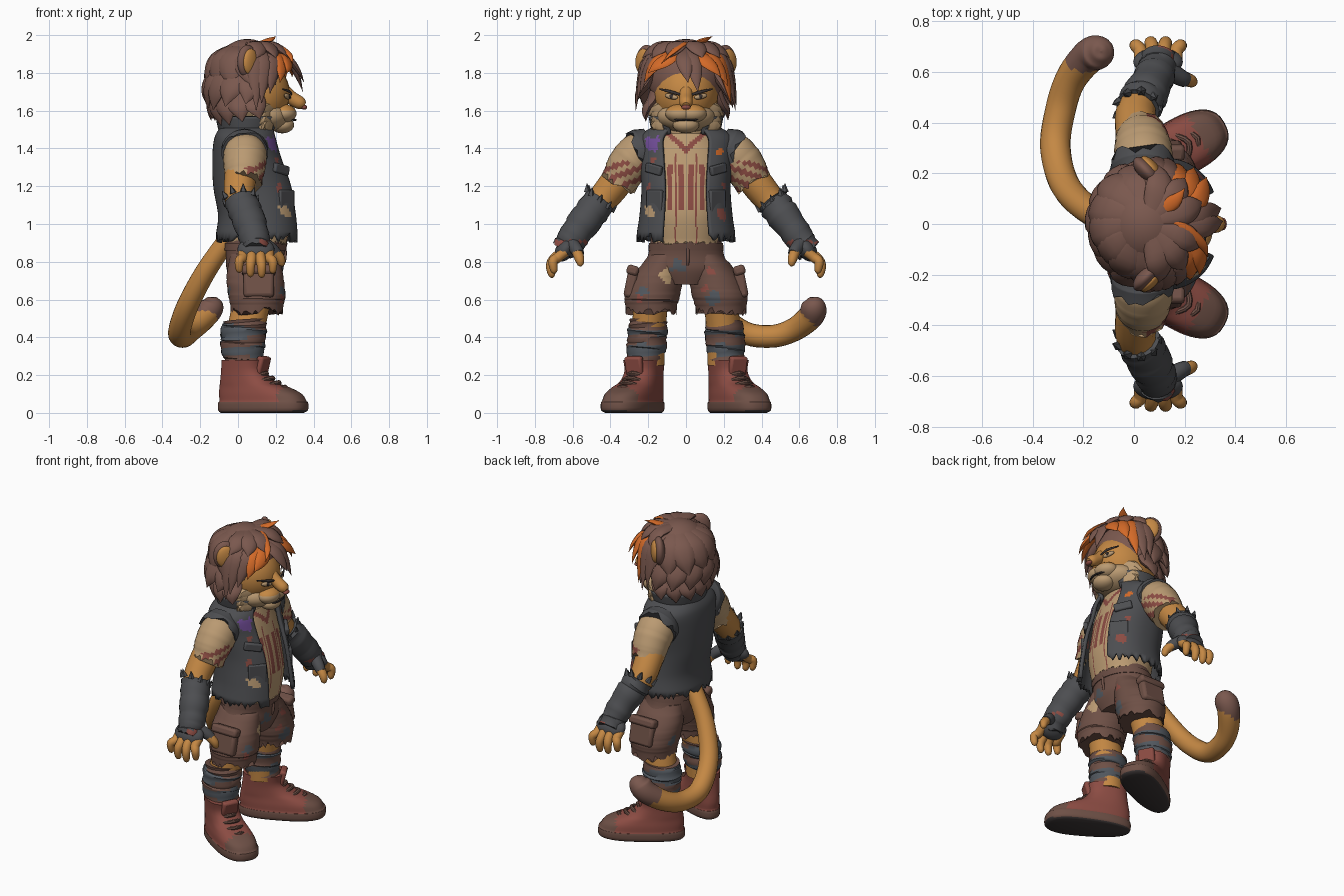
import bpy, bmesh, math, random
from mathutils import Vector, Matrix, Euler

random.seed(4)
cube = bpy.data.objects.get("Cube")
if cube:
    bpy.data.objects.remove(cube)
made = []


def material(name, red, green, blue):
    lin = [((c / 255 + 0.055) / 1.055) ** 2.4 for c in (red, green, blue)] + [1]
    m = bpy.data.materials.new(name)
    m.diffuse_color = lin
    m.use_nodes = True
    m.node_tree.nodes["Principled BSDF"].inputs["Base Color"].default_value = lin
    return m


FUR = material("golden fur", 196, 136, 68)
TAN = material("tan cloth", 186, 154, 114)
COAL = material("charcoal denim", 77, 78, 81)
HAIR = material("hair brown", 122, 88, 78)
SHORT = material("shorts brown", 110, 80, 70)
RED = material("boot red", 140, 76, 67)
ORANGE = material("bright orange", 212, 106, 40)
PURPLE = material("purple patch", 112, 76, 150)
DARK = material("dark sole", 58, 52, 52)
SLATE = material("slate blue", 82, 88, 95)


def finish(name, mesh, mat):
    ob = bpy.data.objects.new(name, mesh)
    bpy.context.collection.objects.link(ob)
    mesh.materials.append(mat)
    made.append(ob)
    return ob


def skin(name, rings, mat, closed=True, caps=True):
    """Join rings of points into a surface."""
    n, faces = len(rings[0]), []
    for i in range(len(rings) - 1):
        for j in range(n if closed else n - 1):
            k = (j + 1) % n
            faces.append((i * n + j, i * n + k, i * n + n + k, i * n + n + j))
    if caps:
        faces += [tuple(range(n)), tuple(range(len(rings) * n - n, len(rings) * n))]
    mesh = bpy.data.meshes.new(name)
    mesh.from_pydata([tuple(v) for r in rings for v in r], [], faces)
    bm = bmesh.new()
    bm.from_mesh(mesh)
    bmesh.ops.recalc_face_normals(bm, faces=bm.faces)
    bm.to_mesh(mesh)
    bm.free()
    return finish(name, mesh, mat)


def smooth(rows, n):
    """Catmull-Rom interpolation of equal-length rows."""
    out = []
    for i in range(len(rows) - 1):
        a, b, c, d = rows[max(i - 1, 0)], rows[i], rows[i + 1], rows[min(i + 2, len(rows) - 1)]
        for s in range(n):
            t = s / n
            out.append([q + t / 2 * (r - p + t * (2 * p - 5 * q + 4 * r - e + t * (3 * (q - r) + e - p)))
                        for p, q, r, e in zip(a, b, c, d)])
    return out + [list(rows[-1])]


def loft(name, rows, mat, gap=0, rag=0, n=4, seg=36, power=1, solid=0, wob=0):
    """Stack ellipses: rows are z, centre x, centre y, radius x, radius y; first row may be ragged."""
    rings = []
    for i, (z, cx, cy, rx, ry) in enumerate(smooth(rows, n)):
        ring, g = [], 1 + wob * random.uniform(-1, 1)
        count = seg + 1 if gap else seg
        for j in range(count):
            a = gap + (2 * math.pi - 2 * gap) * j / seg
            c, s = math.cos(a), math.sin(a)
            drop = random.uniform(0, rag) if i == 0 else wob * 0.2 * math.sin(a + i)
            ring.append((cx + g * rx * math.copysign(abs(c) ** power, c),
                         cy + g * ry * math.copysign(abs(s) ** power, s), z - drop))
        rings.append(ring)
    ob = skin(name, rings, mat, not gap, not solid)
    if solid:
        mod = ob.modifiers.new("thickness", "SOLIDIFY")
        mod.thickness, mod.offset = solid, 0
    return ob


def sweep(name, rows, mat, out=(1, 0, 0), flat=1, seg=14, n=4, rag=0, wob=0):
    """Tube along a path: rows are x, y, z, radius; last end may be ragged."""
    path, rings = smooth(rows, n), []
    for i, row in enumerate(path):
        t = (Vector(path[min(i + 1, len(path) - 1)][:3]) - Vector(path[max(i - 1, 0)][:3])).normalized()
        side = t.cross(Vector(out)).normalized()
        nrm, r = side.cross(t), max(row[3], 0.002) * (1 + wob * random.uniform(-1, 1))
        ring = []
        for j in range(seg):
            a = 2 * math.pi * j / seg
            slide = random.uniform(0, rag) if i == len(path) - 1 else wob * 0.1 * math.sin(a + 2 * i)
            ring.append(Vector(row[:3]) + side * r * math.cos(a) + nrm * r * flat * math.sin(a) + t * slide)
        rings.append(ring)
    return skin(name, rings, mat)


def solid(name, loc, size, mat, rot=(0, 0, 0), box=False):
    """Ellipsoid or bevelled box; size holds half extents."""
    bm = bmesh.new()
    if box:
        bmesh.ops.create_cube(bm, size=2)
    else:
        bmesh.ops.create_uvsphere(bm, u_segments=28, v_segments=18, radius=1)
    bm.transform(Matrix.LocRotScale(Vector(loc), Euler(rot), Vector(size)))
    mesh = bpy.data.meshes.new(name)
    bm.to_mesh(mesh)
    bm.free()
    ob = finish(name, mesh, mat)
    if box:
        mod = ob.modifiers.new("bevel", "BEVEL")
        mod.width, mod.segments = min(size) * 0.6, 2
    return ob


def paint(ob, mat, rule):
    if mat.name not in ob.data.materials:
        ob.data.materials.append(mat)
    slot = list(ob.data.materials).index(mat)
    for p in ob.data.polygons:
        if rule(p.center, p.normal):
            p.material_index = slot


def patch(ob, mat, spot, r):
    paint(ob, mat, lambda c, n: (c - Vector(spot)).length < r * (0.85 + 0.2 * math.sin(c.y * 90 + c.z * 70)))


# Torso: shirt, vest and collar
shirt = loft("shirt", [(0.91, 0.1, 0, 0.16, 0.18), (1.05, 0.1, 0, 0.18, 0.2), (1.2, 0.08, 0, 0.18, 0.2),
                       (1.35, 0.06, 0, 0.16, 0.21), (1.48, 0.05, 0, 0.13, 0.15)], TAN, rag=0.02, n=12, seg=150, power=0.9)
paint(shirt, RED, lambda c, n: c.x > 0.1 and c.z < 1.38 and abs(abs(c.y) - 0.055) < 0.004)
paint(shirt, RED, lambda c, n: c.x > 0.1 and 1.375 < c.z - abs(c.y) * 0.9 < 1.41)
paint(shirt, RED, lambda c, n: c.x > 0.1 and 1.07 < c.z < 1.32 and (abs(abs(c.y) - 0.026) < 0.012 or abs(abs(c.y) - 0.085) < 0.013))
vest = loft("vest", [(0.95, 0.11, 0, 0.215, 0.25), (1.05, 0.11, 0, 0.205, 0.235), (1.2, 0.085, 0, 0.205, 0.225),
                     (1.35, 0.055, 0, 0.18, 0.24), (1.45, 0.045, 0, 0.16, 0.245), (1.5, 0.05, 0, 0.14, 0.18)],
            COAL, gap=0.46, rag=0.05, n=9, seg=90, power=0.88, solid=0.022)
patch(vest, PURPLE, (0.17, -0.175, 1.42), 0.05)
patch(vest, TAN, (0.255, -0.2, 1.07), 0.05)
for mat, y, z, r in ((RED, 0.18, 1.05, 0.04), (ORANGE, 0.17, 1.38, 0.025), (RED, -0.16, 1.34, 0.025),
                     (RED, -0.2, 1.2, 0.03), (RED, 0.2, 1.2, 0.025), (ORANGE, -0.21, 1.24, 0.016)):
    patch(vest, mat, (0.25 - (z - 1.05) * 0.2, y, z), r)
loft("collar", [(1.48, 0.05, 0, 0.14, 0.17), (1.52, 0.055, 0, 0.155, 0.18), (1.57, 0.06, 0, 0.17, 0.19)],
     COAL, gap=0.5, rag=0.01, n=3, solid=0.018)
loft("neck", [(1.42, 0.06, 0, 0.1, 0.11), (1.58, 0.08, 0, 0.1, 0.11)], TAN)

# Shorts seat
hips = loft("shorts_seat", [(0.68, 0.09, 0, 0.12, 0.15), (0.76, 0.09, 0, 0.15, 0.22), (0.84, 0.09, 0, 0.155, 0.2),
                            (0.93, 0.1, 0, 0.163, 0.185)], SHORT, n=8, seg=60)
loft("waistband", [(0.86, 0.09, 0, 0.163, 0.2), (0.9, 0.095, 0, 0.168, 0.196)], SHORT)
patch(hips, SLATE, (0.22, -0.04, 0.78), 0.045)
sweep("fly_seam", [(0.25, 0.01, 0.87, 0.008), (0.245, 0.01, 0.8, 0.008), (0.2, 0, 0.73, 0.006)], SHORT, out=(0, 1, 0))

# Arms and legs, once for each side
for s, word in ((1, "left_"), (-1, "right_")):
    sleeve = sweep(word + "sleeve", [(0.03, s * 0.2, 1.4, 0.095), (0.037, s * 0.25, 1.37, 0.115),
                                     (0.035, s * 0.305, 1.31, 0.112), (0.03, s * 0.345, 1.24, 0.1)],
                   TAN, seg=32, n=8, rag=0.045, wob=0.015)
    paint(sleeve, RED, lambda c, n: c.x > 0.04 and c.z < 1.33 and math.sin(c.z * 110 + 40 * abs(c.y)) > 0)
    sweep(word + "torn_armhole", [(0.035, s * 0.17, 1.42, 0.1), (0.035, s * 0.21, 1.395, 0.122), (0.035, s * 0.23, 1.385, 0.124)],
          COAL, seg=26, rag=0.05)
    sweep(word + "arm", [(0.02, s * 0.28, 1.34, 0.08), (0.01, s * 0.37, 1.22, 0.085), (0.01, s * 0.45, 1.12, 0.078),
                         (0.06, s * 0.55, 1.0, 0.06)], FUR)
    wrap = sweep(word + "arm_wrap", [(0.015, s * 0.458, 1.12, 0.086), (0.045, s * 0.51, 1.05, 0.088), (0.075, s * 0.57, 0.97, 0.08),
                                     (0.09, s * 0.61, 0.91, 0.076), (0.095, s * 0.645, 0.865, 0.07)],
                 COAL, seg=22, rag=0.02, wob=0.07)
    paint(wrap, RED, lambda c, n: c.x > 0.1 and 0.89 < c.z < 0.91)
    for k in range(9):
        a = k * 0.7
        sweep(word + "wrap_shred", [(0.015 + 0.08 * math.cos(a), s * (0.46 + 0.065 * math.sin(a)), 1.12 + 0.05 * math.sin(a), 0.02),
                                    (0.01 + 0.1 * math.cos(a), s * (0.445 + 0.08 * math.sin(a)), 1.155 + 0.06 * math.sin(a), 0.002)],
              COAL, out=(0.3, 0.9, 0.1), seg=5, n=1)
    solid(word + "glove", (0.095, s * 0.64, 0.865), (0.098, 0.048, 0.07), COAL, (s * 0.6, 0, 0))
    for k in range(4):
        x, low, back = 0.025 + 0.047 * k, 0.022 * abs(k - 1.6), 0.012 * abs(k - 1.5)
        tip = x + 0.012 * (k - 1.5)
        sweep(word + "finger", [(x, s * (0.655 - back), 0.855, 0.026), (x, s * (0.7 - back), 0.82, 0.027),
                                (tip, s * (0.722 - back), 0.77 + low, 0.025), (tip, s * (0.716 - back), 0.72 + low, 0.018),
                                (tip, s * (0.712 - back), 0.705 + low, 0)], FUR)
    sweep(word + "thumb", [(0.13, s * 0.61, 0.9, 0.038), (0.18, s * 0.58, 0.865, 0.034), (0.2, s * 0.57, 0.845, 0.03)],
          COAL, out=(0, 1, 0), rag=0.01)
    sweep(word + "thumb_tip", [(0.18, s * 0.582, 0.865, 0.028), (0.222, s * 0.565, 0.82, 0.026),
                               (0.232, s * 0.558, 0.785, 0.016), (0.232, s * 0.556, 0.775, 0)], FUR, out=(0, 1, 0))

    leg = loft(word + "shorts_leg", [(0.56, 0.1, s * 0.185, 0.138, 0.135), (0.62, 0.1, s * 0.178, 0.15, 0.146),
                                     (0.72, 0.09, s * 0.15, 0.15, 0.135), (0.84, 0.09, s * 0.1, 0.13, 0.09)],
               SHORT, rag=0.05, n=9, seg=54, wob=0.012)
    for mat, y, z, r in ((TAN, -0.1, 0.73, 0.045), (SLATE, -0.23, 0.64, 0.035), (SLATE, 0.15, 0.61, 0.045),
                         (RED, 0.1, 0.66, 0.025), (RED, -0.25, 0.6, 0.025), (RED, 0.13, 0.75, 0.025)):
        patch(leg, mat, (0.23, y, z), r)
    patch(leg, SLATE, (-0.03, s * 0.2, 0.64), 0.04)
    solid(word + "cargo_pocket", (0.11, s * 0.292, 0.68), (0.08, 0.028, 0.07), SHORT, (s * 0.2, 0, 0), box=True)
    solid(word + "pocket_flap", (0.11, s * 0.282, 0.755), (0.09, 0.032, 0.026), SHORT, (s * 0.3, 0, 0), box=True)
    solid(word + "vest_pocket", (0.255, s * 0.165, 1.12), (0.012, 0.055, 0.06), COAL, (0, 0, s * 0.75), box=True)
    solid(word + "vest_flap", (0.228, s * 0.17, 1.29), (0.014, 0.055, 0.025), COAL, (s * 0.2, 0, s * 0.75), box=True)
    loft(word + "leg", [(0.25, 0.03, s * 0.2, 0.09, 0.085), (0.42, 0.04, s * 0.2, 0.1, 0.09), (0.62, 0.08, s * 0.18, 0.1, 0.09)], FUR)
    wrap = loft(word + "leg_wrap", [(0.27, 0.03, s * 0.215, 0.1, 0.09), (0.34, 0.025, s * 0.21, 0.115, 0.105),
                                    (0.42, 0.03, s * 0.205, 0.12, 0.105), (0.49, 0.035, s * 0.2, 0.112, 0.098)],
                SLATE, n=6, wob=0.05, rag=0.02)
    paint(wrap, SHORT, lambda c, n: c.z + 0.2 * c.x > 0.465 or 0.345 < c.z - 0.15 * c.x < 0.39 or c.z < 0.3)

    # Boot, built straight and then turned out
    place = Matrix.Translation((0.02, s * 0.213, 0)) @ Matrix.Rotation(s * 0.5, 4, "Z")
    boot = loft(word + "boot", [(0, 0.12, 0, 0.24, 0.085), (0.015, 0.125, 0, 0.258, 0.1), (0.055, 0.125, 0, 0.258, 0.101),
                                (0.062, 0.125, 0, 0.25, 0.097), (0.1, 0.11, 0, 0.238, 0.095), (0.135, 0.075, 0, 0.2, 0.09),
                                (0.165, 0.035, 0, 0.155, 0.088), (0.22, 0.01, 0, 0.122, 0.088), (0.28, 0.015, 0, 0.122, 0.094)],
                RED, n=3, seg=44, power=0.8)
    paint(boot, SHORT, lambda c, n: c.z < 0.058 or (c.x > 0.27 and c.z < 0.14))
    paint(boot, DARK, lambda c, n: n.z < -0.6 and c.z < 0.03)
    for v in boot.data.vertices:
        v.co.y *= 1 + 0.75 * v.co.x
    parts = [boot, solid(word + "boot_tongue", (0.125, 0, 0.25), (0.02, 0.05, 0.05), RED, (0, 0.25, 0), box=True)]
    for k in range(4):
        x, z = 0.13 + 0.038 * k, 0.21 - 0.024 * k
        parts.append(sweep(word + "boot_lace", [(x - 0.04, -0.075, z - 0.025, 0.01), (x + 0.018, 0, z, 0.012),
                                                (x - 0.04, 0.075, z - 0.025, 0.01)], SHORT, out=(0, 0, 1), seg=8))
    for ob in parts:
        ob.data.transform(place)

    # Face sides and ear
    solid(word + "ear", (0.05, s * 0.208, 1.86), (0.035, 0.07, 0.088), HAIR, (0, 0, s * 0.75))
    solid(word + "inner_ear", (0.068, s * 0.225, 1.857), (0.024, 0.055, 0.07), FUR, (0, 0, s * 0.75))
    solid(word + "eye", (0.262, s * 0.078, 1.675), (0.012, 0.038, 0.014), TAN, (s * 0.2, 0, s * 0.4))
    solid(word + "pupil", (0.272, s * 0.075, 1.676), (0.006, 0.012, 0.012), DARK)
    sweep(word + "brow", [(0.282, s * 0.03, 1.685, 0.006), (0.275, s * 0.08, 1.7, 0.008), (0.235, s * 0.14, 1.715, 0.004)], DARK, flat=0.6)
    muzzle = solid(word + "muzzle", (0.24, s * 0.03, 1.585), (0.07, 0.08, 0.05), TAN)
    paint(muzzle, FUR, lambda c, n: c.z > 1.605)
    for k in range(4):
        z = 1.61 - 0.028 * k
        sweep(word + "cheek_tuft", [(0.16, s * 0.11, z, 0.045), (0.13, s * 0.155, z - 0.01, 0.038),
                                    (0.1, s * (0.2 - 0.02 * k), z - 0.035, 0.002)], TAN, flat=0.7, seg=8)

# Head
face = solid("head", (0.08, 0, 1.69), (0.195, 0.172, 0.19), FUR)
paint(face, TAN, lambda c, n: c.z < 1.6)
solid("jaw", (0.14, 0, 1.57), (0.135, 0.155, 0.085), TAN)
solid("chin", (0.235, 0, 1.525), (0.062, 0.07, 0.045), TAN)
sweep("snout_bridge", [(0.22, 0, 1.73, 0.035), (0.28, 0, 1.67, 0.036), (0.33, 0, 1.64, 0.034), (0.352, 0, 1.628, 0.018)], FUR, out=(0, 1, 0))
solid("nose", (0.35, 0, 1.618), (0.016, 0.025, 0.013), RED)
sweep("mouth", [(0.235, -0.1, 1.58, 0.006), (0.292, -0.05, 1.552, 0.006), (0.304, 0, 1.552, 0.006),
                (0.292, 0.05, 1.552, 0.006), (0.235, 0.1, 1.58, 0.006)], DARK, out=(0, 0, 1), seg=6)

# Hair: a cap under layered locks placed around the head
solid("hair_cap", (0.05, 0, 1.77), (0.19, 0.2, 0.21), HAIR)


def lock(angle, base, mid, tip, width, mat, swing=0):
    rows = []
    low = [(m + t) / 2 + d for m, t, d in zip(mid, tip, (0.012, 0))]
    for (r, z), w, turn in zip((base, mid, low, tip), (0.6, 1, 0.75, 0), (0, 0.4, 0.75, 1)):
        a = math.radians(angle + swing * turn)
        rows.append((0.05 + r * math.cos(a), r * math.sin(a), z, w * width))
    a = math.radians(angle + swing / 2)
    sweep("hair_lock", rows, mat, out=(math.cos(a), math.sin(a), 0.6), flat=0.4, seg=10)


for k in range(9):
    j = random.uniform(-0.02, 0.02)
    wide = 0.045 * abs(math.sin(math.radians(80 + 25 * k)))
    lock(85 + 23.7 * k, (0.15, 1.78), (0.18, 1.66), (0.17 + j + wide, 1.54 + j), 0.066, HAIR, 12)
    lock(78 + 25.5 * k, (0.13, 1.88), (0.195, 1.77), (0.21 + j + wide, 1.62 + j), 0.075, HAIR, -14)
    lock(70 + 27.5 * k, (0.08, 1.935), (0.165, 1.88), (0.205 + j + wide, 1.72 + j), 0.08, HAIR, 14)

# Fringe swept to both sides, with bright streaks
for angle, swing, reach, z, mat in (
        (-80, 0, 0.27, 1.6, HAIR), (-62, -12, 0.27, 1.64, HAIR), (-42, -22, 0.27, 1.69, HAIR), (-28, -24, 0.28, 1.75, ORANGE),
        (-10, -34, 0.29, 1.8, ORANGE), (-6, 8, 0.3, 1.75, HAIR), (8, 4, 0.3, 1.7, HAIR), (14, 24, 0.3, 1.78, ORANGE),
        (32, 18, 0.29, 1.73, ORANGE), (48, 14, 0.27, 1.63, ORANGE), (64, 8, 0.275, 1.6, HAIR), (80, 0, 0.27, 1.63, HAIR)):
    lock(angle, (0.08, 1.94), (0.21, 1.88), (reach, z), 0.045, mat, swing)
for angle in (-65, -42, -18, 18, 42, 65):
    lock(angle, (0.03, 1.955), (0.14, 1.945), (0.235, 1.88), 0.055, HAIR, angle * 0.2)
sweep("crown_spike", [(0.1, 0.05, 1.945, 0.03), (0.16, 0.09, 1.97, 0.028), (0.2, 0.14, 1.993, 0)], ORANGE, out=(0, 0, 1), flat=0.5)
sweep("crown_streak", [(0.13, 0.03, 1.962, 0.004), (0.2, -0.02, 1.948, 0.022), (0.27, -0.08, 1.9, 0.018), (0.29, -0.13, 1.85, 0)],
      ORANGE, out=(0, 0, 1), flat=0.5)

# Tail with a dark tip
tail = sweep("tail", [(-0.04, 0, 0.94, 0.05), (-0.17, 0.05, 0.75, 0.055), (-0.27, 0.15, 0.56, 0.058), (-0.31, 0.3, 0.43, 0.06),
                      (-0.29, 0.45, 0.405, 0.06), (-0.25, 0.57, 0.44, 0.062), (-0.18, 0.66, 0.51, 0.068),
                      (-0.14, 0.678, 0.565, 0.066), (-0.13, 0.682, 0.605, 0.035), (-0.129, 0.682, 0.614, 0)], FUR, n=6, seg=20)
paint(tail, HAIR, lambda c, n: c.y > 0.55 and c.z + c.y > 1.14)

# Soft shading with crisp edges
bpy.ops.object.select_all(action="DESELECT")
for ob in made:
    ob.select_set(True)
bpy.context.view_layer.objects.active = made[0]
bpy.ops.object.shade_smooth_by_angle(angle=math.radians(40))
